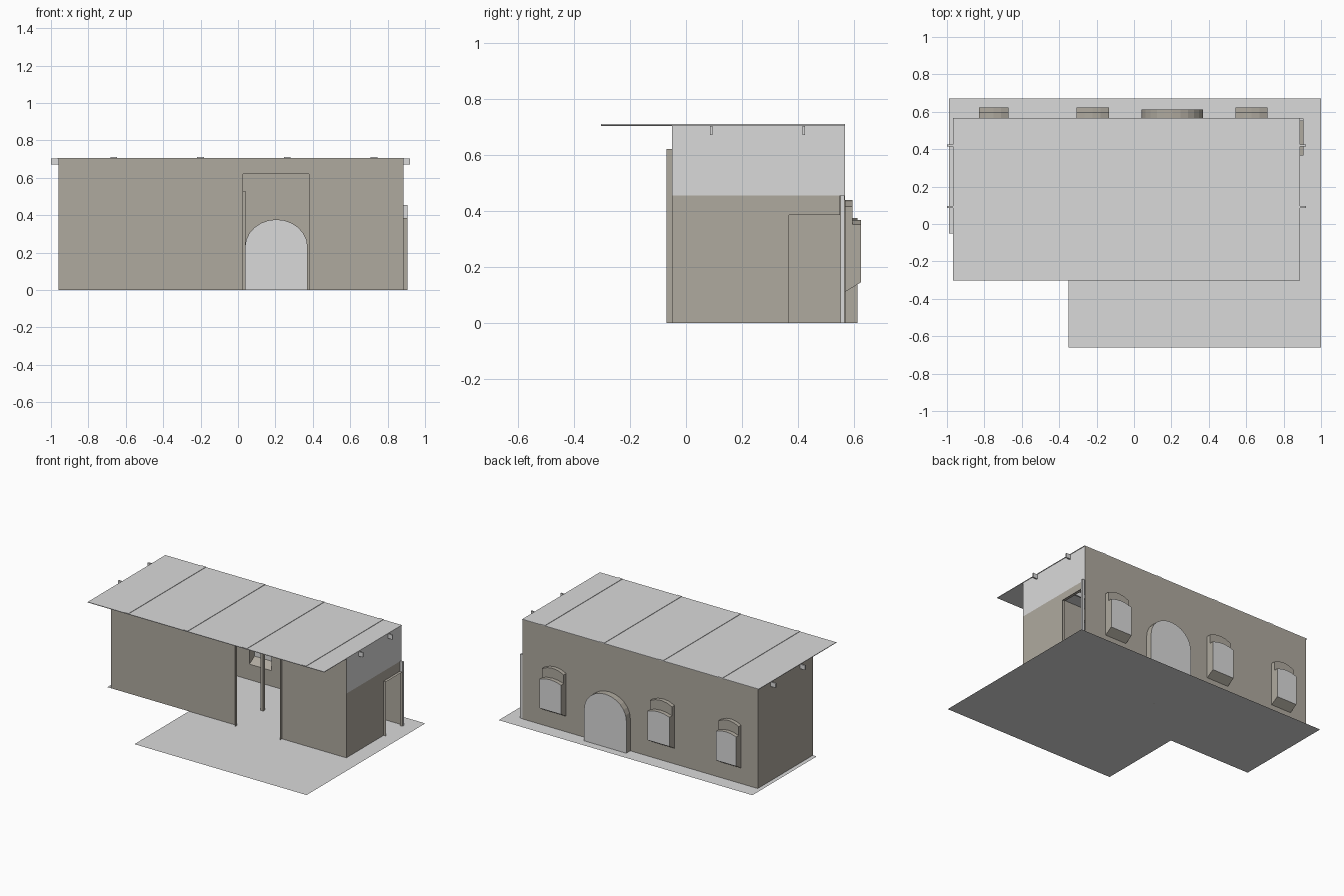
import bpy, bmesh, math
from mathutils import Vector

if "Cube" in bpy.data.objects:
    bpy.data.objects.remove(bpy.data.objects["Cube"])


def material(name, rgb):
    m = bpy.data.materials.new(name)
    m.diffuse_color = (*rgb, 1)
    m.use_nodes = True
    m.node_tree.nodes["Principled BSDF"].inputs["Base Color"].default_value = m.diffuse_color
    return m


ADOBE = material("adobe brown", (0.43, 0.40, 0.345))
GREY = material("pale grey", (0.70, 0.70, 0.70))

X0, X1, Y0, Y1, TOP = -0.96, 0.885, -0.05, 0.567, 0.704


def mesh_object(name, faces, mats=(ADOBE,), slots=None):
    """Object from a list of polygons (each a list of points)."""
    bm = bmesh.new()
    for i, pts in enumerate(faces):
        f = bm.faces.new([bm.verts.new(p) for p in pts])
        f.material_index = slots[i] if slots else 0
    bmesh.ops.remove_doubles(bm, verts=bm.verts, dist=1e-5)
    bmesh.ops.recalc_face_normals(bm, faces=bm.faces)
    return finish(name, bm, mats)


def finish(name, bm, mats):
    me = bpy.data.meshes.new(name)
    bm.to_mesh(me)
    bm.free()
    for m in mats:
        me.materials.append(m)
    ob = bpy.data.objects.new(name, me)
    bpy.context.collection.objects.link(ob)
    return ob


def box(name, x, y, z, mat):
    bm = bmesh.new()
    bmesh.ops.create_cube(bm, size=1)
    for v in bm.verts:
        v.co = [(a[0] + a[1]) / 2 + c * (a[1] - a[0]) for a, c in zip((x, y, z), v.co)]
    return finish(name, bm, (mat,))


def rect_y(y, x0, x1, z0, z1):
    return [(x0, y, z0), (x1, y, z0), (x1, y, z1), (x0, y, z1)]


def rect_x(x, y0, y1, z0, z1):
    return [(x, y1, z0), (x, y0, z0), (x, y0, z1), (x, y1, z1)][::-1]


def arch(x0, x1, spring, top, n):
    """Arch curve points (x, z) from right springing to left springing."""
    cx, r = (x0 + x1) / 2, (x1 - x0) / 2
    return [(cx + r * math.cos(math.pi * i / n),
             spring + (top - spring) * math.sin(math.pi * i / n)) for i in range(n + 1)]


def low_arch(x0, x1, spring, top, n=4):
    cx, r = (x0 + x1) / 2, (x1 - x0) / 2
    return [(cx + r * t, spring + (top - spring) * (1 - t * t))
            for t in [1 - 2 * i / n for i in range(n + 1)]]


def sleeve(path, ya, yb):
    """Strip of faces along an (x, z) path, running from ya to yb."""
    return [[(a[0], ya, a[1]), (b[0], ya, b[1]), (b[0], yb, b[1]), (a[0], yb, a[1])]
            for a, b in zip(path, path[1:])]


# Yard floor, L shaped
mesh_object("yard_floor", [[(-0.35, -0.66, 0), (1, -0.66, 0), (1, 0.67, 0),
                            (-0.99, 0.67, 0), (-0.99, -0.05, 0), (-0.35, -0.05, 0)]], (GREY,))
bpy.data.objects["yard_floor"].data.flip_normals() \
    if bpy.data.objects["yard_floor"].data.polygons[0].normal.z < 0 else None

# Front wall around the tall opening
mesh_object("front_wall", [rect_y(Y0, X0, 0.027, 0, TOP), rect_y(Y0, 0.38, X1, 0, TOP),
                           rect_y(Y0, 0.027, 0.38, 0.62, TOP)])
mesh_object("front_opening_frame",
            sleeve([(0.38, 0), (0.38, 0.62), (0.027, 0.62), (0.027, 0)], -0.07, Y0))

# End walls; the right one has a pale upper part and a doorway
mesh_object("left_wall", [rect_x(X0, Y0, Y1, 0, TOP)])
mesh_object("right_wall", [rect_x(X1, Y0, 0.367, 0, 0.455), rect_x(X1, 0.367, 0.55, 0.385, 0.455),
                           rect_x(X1, Y0, Y1, 0.455, TOP)], (ADOBE, GREY), [0, 0, 1])
for n in ("left_wall", "right_wall"):
    me = bpy.data.objects[n].data
    if me.polygons[0].normal.x * (-1 if n == "left_wall" else 1) < 0:
        me.flip_normals()
side = [(0.367, 0), (0.367, 0.385), (0.55, 0.385), (0.55, 0)]
mesh_object("side_door_frame", [[(X1, *a), (X1, *b), (0.905, *b), (0.905, *a)]
                                for a, b in zip(side, side[1:])])
box("side_door_post", (X1, 0.905), (0.551, 0.565), (0, 0.455), GREY)

# Back wall with arched door and window holes
windows = [(-0.83, -0.672), (-0.307, -0.135), (0.543, 0.713)]
door = [(0.37, 0)] + arch(0.04, 0.37, 0.23, 0.375, 12) + [(0.04, 0)]
loops = [[(X1, 0), (X1, TOP), (X0, TOP), (X0, 0)] + door[::-1]]
for a, b in windows:
    loops.append([(a, 0.11), (b, 0.11)] + low_arch(a, b, 0.415, 0.438))
bm = bmesh.new()
for loop in loops:
    vs = [bm.verts.new((x, Y1, z)) for x, z in loop]
    for i, v in enumerate(vs):
        bm.edges.new((v, vs[(i + 1) % len(vs)]))
bmesh.ops.triangle_fill(bm, use_beauty=True, use_dissolve=False, edges=bm.edges[:],
                        normal=Vector((0, 1, 0)))
for f in bm.faces:
    f.normal_update()
    if f.normal.y < 0:
        f.normal_flip()
finish("back_wall", bm, (ADOBE,))

# Arched back door: deep brown reveal with a pale door leaf
strips = sleeve(door, Y1, 0.612)
mesh_object("back_door", strips + [[(x, 0.612, z) for x, z in door]],
            (ADOBE, GREY), [0] * len(strips) + [1])

# Projecting windows: sloped sill box with pale pane, arched hood above
for k, (a, b) in enumerate(windows):
    lower = low_arch(a, b, 0.352, 0.368)
    upper = low_arch(a, b, 0.415, 0.438)
    faces = sleeve(lower, 0.595, 0.624)
    for x in (a, b):
        faces.append([(x, Y1, 0.11), (x, 0.624, 0.145), (x, 0.624, 0.352),
                      (x, 0.595, 0.352), (x, 0.595, 0.415), (x, Y1, 0.415)])
    faces.append([(a, Y1, 0.11), (b, Y1, 0.11), (b, 0.624, 0.145), (a, 0.624, 0.145)])
    faces += sleeve(upper, Y1, 0.595)
    faces.append([(x, 0.595, z) for x, z in upper + lower[::-1]])
    faces.append([(x, 0.624, z) for x, z in [(a, 0.145), (b, 0.145)] + lower])
    mesh_object(f"window_{k + 1}", faces, (ADOBE, GREY), [0] * (len(faces) - 1) + [1])

# Flat roof with porch overhang, seam strips and beams
box("roof", (-0.967, 0.888), (-0.303, Y1), (0.703, 0.707), GREY)
for i in range(4):
    x = -0.665 + 0.464 * i
    box(f"roof_seam_{i + 1}", (x - 0.018, x + 0.018), (-0.303, Y1), (0.705, 0.710), GREY)
for i, y in enumerate((0.09, 0.42)):
    box(f"roof_beam_{i + 1}", (-1.0, 0.92), (y - 0.005, y + 0.005), (0.67, 0.702), GREY)

# Slim post inside the room
box("inner_post", (0.018, 0.04), (0.225, 0.247), (0, 0.53), ADOBE)
